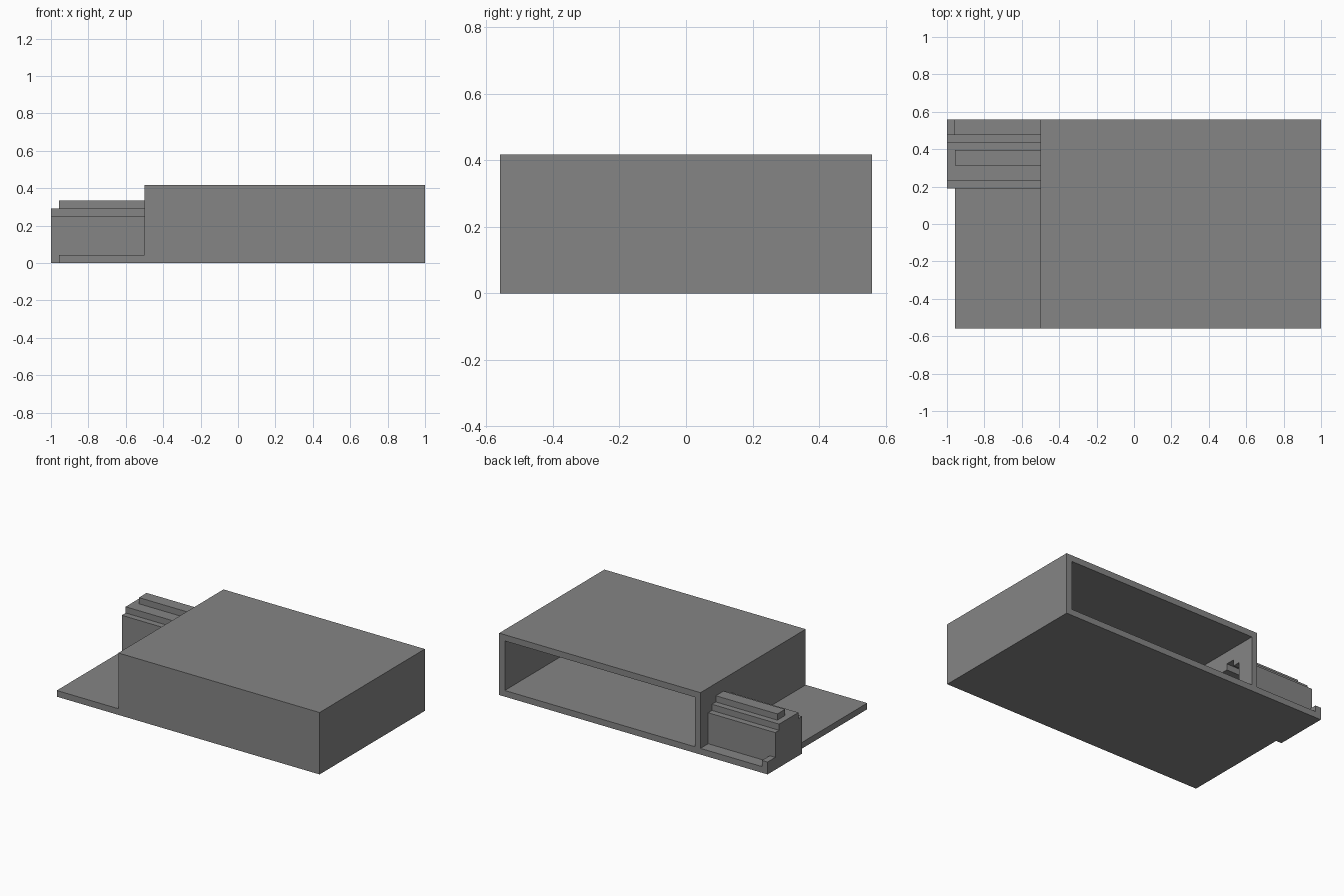
import bpy
import bmesh

if "Cube" in bpy.data.objects:
    bpy.data.objects.remove(bpy.data.objects["Cube"])

U = 0.0417            # wall thickness
BACK = 0.56           # half depth
STEP = 0.041          # spacing of the socket's steps in depth

grey = bpy.data.materials.new("mid grey")
grey.use_nodes = True
colour = (0.235, 0.235, 0.235, 1)
grey.diffuse_color = colour
grey.node_tree.nodes["Principled BSDF"].inputs["Base Color"].default_value = colour


def prism(name, profile, x0, x1):
    """Extrude a (y, z) outline along x."""
    bm = bmesh.new()
    face = bm.faces.new([bm.verts.new((x0, y, z)) for y, z in profile])
    ext = bmesh.ops.extrude_face_region(bm, geom=[face])
    verts = [g for g in ext["geom"] if isinstance(g, bmesh.types.BMVert)]
    bmesh.ops.translate(bm, verts=verts, vec=(x1 - x0, 0, 0))
    bmesh.ops.recalc_face_normals(bm, faces=bm.faces)
    mesh = bpy.data.meshes.new(name)
    bm.to_mesh(mesh)
    bm.free()
    mesh.materials.append(grey)
    obj = bpy.data.objects.new(name, mesh)
    bpy.context.collection.objects.link(obj)
    return obj


def box(name, x0, x1, y0, y1, z0, z1):
    return prism(name, [(y0, z0), (y1, z0), (y1, z1), (y0, z1)], x0, x1)


def cut(obj, cutter):
    mod = obj.modifiers.new(cutter.name, "BOOLEAN")
    mod.operation = "DIFFERENCE"
    mod.solver = "EXACT"
    mod.object = cutter
    cutter.hide_render = True
    bpy.context.view_layer.objects.active = obj
    bpy.ops.object.modifier_apply(modifier=mod.name)
    bpy.data.objects.remove(cutter)


def row(n):
    """Depth of the n-th step counted from the back edge."""
    return BACK - n * STEP


# Hollow case, open at the back
case = box("case", -0.5, 1, -BACK, BACK, 0, 0.417)
cut(case, box("case_cavity", -0.5 + U, 1 - U, -BACK + U, BACK + 1, U, 0.417 - U))

# Floor shelf beside the case
box("side_shelf", -1 + U, -0.5, -BACK, BACK, 0, U)

# Stepped socket on the shelf
def step_outline(low, mid, top, base):
    (a, za), (b, zb), (c, zc) = low, mid, top
    return [(row(a[0]), base), (row(a[0]), za), (row(b[0]), za), (row(b[0]), zb),
            (row(c[0]), zb), (row(c[0]), zc), (row(c[1]), zc), (row(c[1]), zb),
            (row(b[1]), zb), (row(b[1]), za), (row(a[1]), za), (row(a[1]), base)]


outline = step_outline(((2, 9), 6 * U), ((3, 8), 7 * U), ((4, 6), 8 * U), U)
socket = prism("socket", outline, -1, -0.5)
cut(socket, box("ridge_trim", -1.1, -1 + U, row(7), row(3.5), 7 * U, 9 * U))

# Plug opening through the case wall, with a slot for the latch
for body in (case, socket):
    cut(body, box("plug_cavity", -1 + U, -0.5 + 1.5 * U, row(8), row(3), U, 6 * U))
    cut(body, box("latch_slot", -1 + U, -0.5 + 1.5 * U, row(6) + 0.01, row(4) - 0.01, 5 * U, 7 * U))

# End sill under the socket, with a raised stop at the back corner
box("end_sill", -1, -1 + U, row(9), row(2), 0, U)
box("corner_stop", -1, -1 + U, row(2), BACK, 0, 2 * U)
